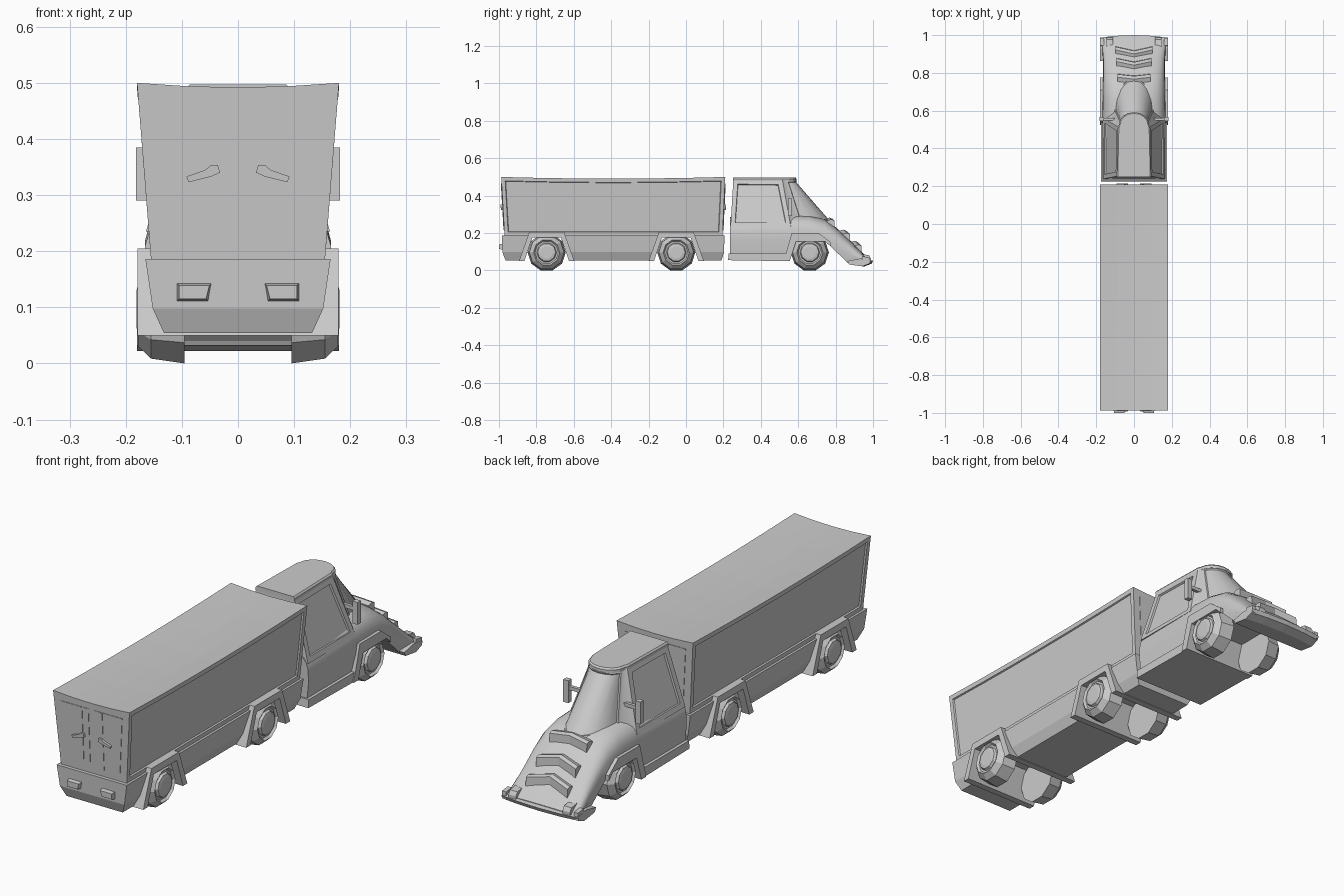
import bpy, bmesh
from math import sin, cos, pi

if "Cube" in bpy.data.objects:
    bpy.data.objects.remove(bpy.data.objects["Cube"])


def loft(name, rings, inset=None, smooth=False):
    """Skin closed rings and cap the ends; inset = (face test, thickness, depth, individual)."""
    bm = bmesh.new()
    vs = [[bm.verts.new(p) for p in r] for r in rings]
    n = len(rings[0])
    for a, b in zip(vs, vs[1:]):
        for j in range(n):
            k = (j + 1) % n
            bm.faces.new((a[j], a[k], b[k], b[j]))
    bm.faces.new(vs[0])
    bm.faces.new(vs[-1])
    bmesh.ops.recalc_face_normals(bm, faces=bm.faces)
    for test, thick, depth, single in inset or []:
        bm.normal_update()
        fs = [f for f in bm.faces if test(f)]
        if single:
            bmesh.ops.inset_individual(bm, faces=fs, thickness=thick, depth=0)
            bmesh.ops.inset_individual(bm, faces=fs, thickness=0.003, depth=depth)
        else:
            bmesh.ops.inset_region(bm, faces=fs, thickness=thick, depth=0, use_even_offset=True)
            bmesh.ops.inset_region(bm, faces=fs, thickness=0.003, depth=depth, use_even_offset=True)
    me = bpy.data.meshes.new(name)
    bm.to_mesh(me)
    bm.free()
    ob = bpy.data.objects.new(name, me)
    bpy.context.collection.objects.link(ob)
    if smooth:
        activate(ob)
        bpy.ops.object.shade_smooth_by_angle(angle=0.6)
    return ob


def activate(ob):
    bpy.ops.object.select_all(action='DESELECT')
    ob.select_set(True)
    bpy.context.view_layer.objects.active = ob


def prism(name, yz, x0, x1):
    return loft(name, [[(x, y, z) for y, z in yz] for x in (x0, x1)])


def box(name, x0, x1, y0, y1, z0, z1):
    return prism(name, [(y0, z0), (y1, z0), (y1, z1), (y0, z1)], x0, x1)


def cut(ob, yz):
    cutter = prism("arch_cutter", yz, -0.4, 0.4)
    cutter.hide_render = True
    m = ob.modifiers.new("arch", 'BOOLEAN')
    m.object, m.operation, m.solver = cutter, 'DIFFERENCE', 'EXACT'
    activate(ob)
    bpy.ops.object.modifier_apply(modifier=m.name)
    bpy.data.objects.remove(cutter)


# Trailer box: flares upward, roof sags slightly in the middle
def rear_y(z):
    return -0.970 - 0.018 * (z - 0.185) / 0.315


def front_y(z):
    return 0.195 + 0.015 * (z - 0.185) / 0.315


rings = []
for i in range(7):
    t = i / 6
    sag = 0.009 * (1 - (2 * t - 1) ** 2)
    half = [(0.155, 0.185)] + [(x, 0.492 + 0.008 * (x / 0.18) ** 2 - sag) for x in (0.18, 0.09, 0)]
    pts = half + [(-x, z) for x, z in reversed(half[:-1])]
    rings.append([(x, rear_y(z) * (1 - t) + front_y(z) * t, z) for x, z in pts])
loft("trailer_box", rings, [(lambda f: abs(f.normal.x) > 0.9, 0.02, -0.006, False)])

# Doors and handles on both ends of the trailer
for end, fy, d in (("rear", rear_y, -1), ("front", front_y, 1)):
    for s in (-1, 1):
        def panel(name, xz, off):
            loft(name, [[(s * x, fy(z) + d * o, z) for x, z in xz] for o in (-0.01, off)])
        panel(end + "_door", [(0.014, 0.215), (0.125, 0.215), (0.145, 0.465), (0.014, 0.465)], 0.002)
        panel(end + "_door_bar", [(0.043, 0.216), (0.052, 0.216), (0.052, 0.463), (0.043, 0.463)], 0.004)
        panel(end + "_door_handle", [(0.032, 0.34), (0.048, 0.333), (0.088, 0.323), (0.092, 0.333),
                                     (0.058, 0.345), (0.048, 0.354), (0.036, 0.354)], 0.012)

# Trailer chassis with wheel cutouts
TRAILER_WHEELS = (-0.745, -0.052)
chassis = loft("trailer_chassis", [
    [(-w, y0, z), (w, y0, z), (w, y1, z), (-w, y1, z)]
    for w, y0, y1, z in ((0.165, -0.985, 0.206, 0.186), (0.152, -0.982, 0.203, 0.098),
                         (0.132, -0.965, 0.190, 0.054))])
for c in TRAILER_WHEELS:
    cut(chassis, [(c - 0.135, 0), (c - 0.08, 0.175), (c + 0.08, 0.175), (c + 0.135, 0)])
    prism("trailer_fender", [
        (c - 0.148, 0.05), (c - 0.093, 0.205), (c + 0.093, 0.205), (c + 0.148, 0.05),
        (c + 0.119, 0.05), (c + 0.077, 0.175), (c - 0.077, 0.175), (c - 0.119, 0.05)], -0.179, 0.179)

# Rear lights
for s in (-1, 1):
    loft("rear_light", [[(s * x, y, z) for x, z in
                         ((0.11 - g, 0.144 - g), (0.046 + g, 0.144 - g), (0.052 + g, 0.11 + g), (0.11 - g, 0.11 + g))]
                        for y, g in ((-0.975, 0), (-1.0, 0.005))])

# Wheels: ten-sided, with stepped hub
PROFILE = [(0.095, 0.102), (0.155, 0.093), (0.178, 0.07), (0.168, 0.062), (0.168, 0.053),
           (0.178, 0.048), (0.181, 0.034)]
for c in TRAILER_WHEELS + (0.662,):
    for s in (-1, 1):
        loft("wheel", [[(s * x, c + r * sin(2 * pi * (k + 0.5) / 10), 0.097 - r * cos(2 * pi * (k + 0.5) / 10))
                        for k in range(10)] for x, r in PROFILE])

# Cab body and sloping hood: y, bottom z, half width, shoulder z, top z
SECTIONS = [(0.235, 0.055, 0.168, 0.16, 0.285), (0.55, 0.055, 0.168, 0.165, 0.30),
            (0.66, 0.055, 0.167, 0.165, 0.295), (0.74, 0.05, 0.165, 0.155, 0.275),
            (0.80, 0.045, 0.164, 0.13, 0.232), (0.87, 0.04, 0.164, 0.09, 0.168),
            (0.93, 0.035, 0.168, 0.058, 0.108), (0.98, 0.035, 0.173, 0.042, 0.058)]
rings = []
for y, zb, w, zs, zt in SECTIONS:
    ring = [(-w + 0.01, y, zb), (w - 0.01, y, zb)]
    for k in range(15):
        a = pi * k / 14
        c = cos(a)
        ring.append((w * (1 if c > 0 else -1) * abs(c) ** 0.6, y, zs + (zt - zs) * abs(sin(a)) ** 0.6))
    rings.append(ring)
cab = loft("cab_body", rings)
cut(cab, [(0.54, -0.1), (0.545, 0.05), (0.585, 0.155), (0.745, 0.155), (0.868, 0.038), (0.868, -0.1)])
activate(cab)
bpy.ops.object.shade_smooth_by_angle(angle=0.6)

# Cab fenders and sill
prism("cab_fender", [(0.523, 0.05), (0.565, 0.2), (0.71, 0.2), (0.775, 0.15), (0.775, 0.127),
                     (0.745, 0.155), (0.588, 0.155), (0.555, 0.05)], -0.179, 0.179)
prism("cab_sill", [(0.225, 0.055), (0.525, 0.05), (0.535, 0.09), (0.228, 0.09)], -0.174, 0.174)


# Upper cab: tapered walls, curved windscreen, recessed glass
def outline(xr, yr, xp, yp, xw, yc, depth, zside, zfront):
    pts = [(xr, yr, zside), (xp, yp, zside)]
    for k in range(9):
        a = pi * k / 8
        pts.append((xw * cos(a), yc + depth * sin(a), zfront))
    return pts + [(-xp, yp, zside), (-xr, yr, zside)]


loft("upper_cab", [outline(0.164, 0.238, 0.162, 0.56, 0.108, 0.60, 0.175, 0.235, 0.265),
                   outline(0.090, 0.253, 0.084, 0.515, 0.076, 0.53, 0.055, 0.485, 0.485)],
     [(lambda f: abs(f.normal.x) > 0.8 and f.calc_area() > 0.04, 0.034, -0.008, True),
      (lambda f: f.normal.z > 0.05 and f.calc_center_median().y > 0.575 and f.normal.z < 0.9
       and f.normal.y > 0.1, 0.012, -0.005, False)], smooth=True)
loft("cab_roof", [outline(0.092 - g, 0.25, 0.086 - g, 0.51, 0.08 - g, 0.525, 0.067 - g, z, z)
                  for g, z in ((0, 0.478), (0, 0.49), (0.006, 0.497))])

# Mirrors on short arms
for s in (-1, 1):
    box("mirror", s * 0.158, s * 0.182, 0.545, 0.567, 0.29, 0.385)
    box("mirror_arm", s * 0.10, s * 0.165, 0.548, 0.562, 0.345, 0.36)

# Chevron louvres stepping down the hood
for y, z, w, v in ((0.785, 0.245, 0.088, 0.012), (0.868, 0.172, 0.093, 0.03), (0.93, 0.11, 0.098, 0.035)):
    loft("hood_louvre", [[(x, y + o - m, h + m * 0.95) for o, h in
                          ((-0.035, z + 0.025), (-0.012, z + 0.032), (0.004, z + 0.026),
                           (0.006, z - 0.012), (-0.03, z - 0.01))]
                         for x, m in ((-w, -0.004), (0, v * 0.5), (w, -0.004))])

# Front bumper blade with raised lamps
loft("front_bumper", [[(x, y - c * (y > 0.93), z) for y, z in
                       ((0.862, 0.05), (0.872, 0.032), (0.955, 0.022), (0.992, 0.036), (1.0, 0.052), (0.93, 0.064))]
                      for x, c in ((-0.18, 0.013), (-0.1, 0.004), (0, 0), (0.1, 0.004), (0.18, 0.013))])
for s in (-1, 1):
    prism("front_lamp", [(0.93, 0.05), (0.988, 0.045), (0.988, 0.066), (0.978, 0.082), (0.935, 0.088)],
          s * 0.11, s * 0.145)
    prism("bumper_end", [(0.94, 0.045), (0.984, 0.04), (0.982, 0.07), (0.945, 0.075)], s * 0.16, s * 0.179)
